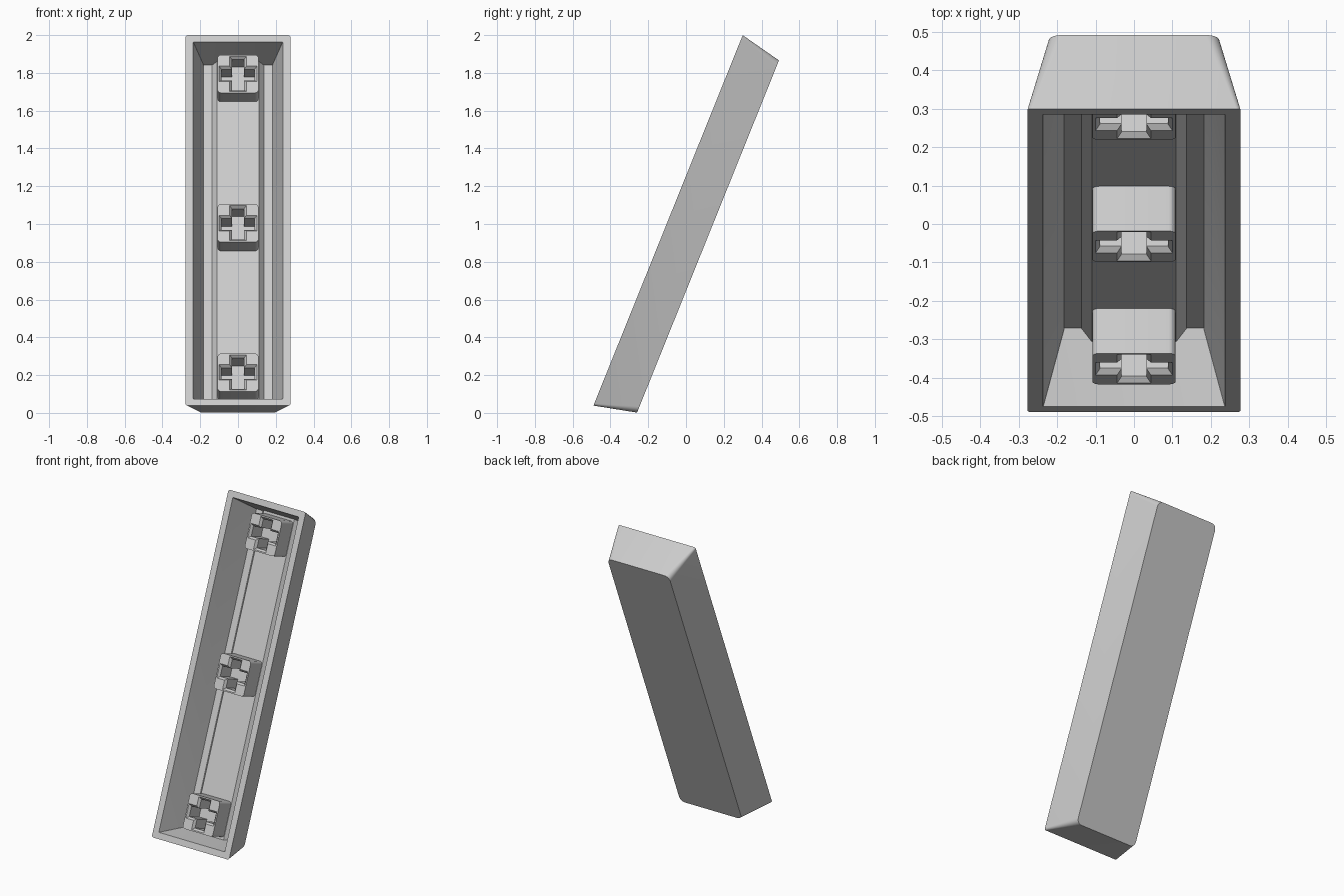
import bpy, bmesh
from math import sin, cos, pi, radians
from mathutils import Matrix

cube = bpy.data.objects.get("Cube")
if cube:
    bpy.data.objects.remove(cube)

grey = bpy.data.materials.new("light_grey_plastic")
grey.use_nodes = True
grey.diffuse_color = (0.6, 0.6, 0.6, 1)
grey.node_tree.nodes["Principled BSDF"].inputs["Base Color"].default_value = (0.6, 0.6, 0.6, 1)

# The cap is modelled lying flat with its opening up, then leaned back as a whole
LEAN = Matrix.Translation((0, -0.095, 1.019)) @ Matrix.Rotation(radians(68.05), 4, "X")


def rounded_rect(hx, hy, r, steps=6):
    """Outline of a rectangle with rounded corners."""
    points = []
    for i, (sx, sy) in enumerate([(1, 1), (-1, 1), (-1, -1), (1, -1)]):
        for k in range(steps + 1):
            a = (i + k / steps) * pi / 2
            points.append((sx * (hx - r) + r * cos(a), sy * (hy - r) + r * sin(a)))
    return points


def rect(hx, hy):
    return [(hx, hy), (-hx, hy), (-hx, -hy), (hx, -hy)]


def cross(arm, w):
    """Outline of a plus sign, one quarter turned four times."""
    points = []
    x, y = [arm, w, w], [w, w, arm]
    for turn in range(4):
        points += list(zip(x, y))
        x, y = [-v for v in y], x
    return points


def add_ring(bm, outline, z):
    return [bm.verts.new((x, y, z)) for x, y in outline]


def bridge(bm, a, b):
    n = len(a)
    for i in range(n):
        bm.faces.new((a[i], a[(i + 1) % n], b[(i + 1) % n], b[i]))


def loft(bm, sections, cap_start=True, cap_end=True):
    """Skin a chain of (outline, height) sections; returns the rings."""
    rings = [add_ring(bm, outline, z) for outline, z in sections]
    for a, b in zip(rings, rings[1:]):
        bridge(bm, a, b)
    if cap_start:
        bm.faces.new(rings[0])
    if cap_end:
        bm.faces.new(rings[-1])
    return rings


def finish(bm, name, y=0):
    bmesh.ops.recalc_face_normals(bm, faces=bm.faces)
    mesh = bpy.data.meshes.new(name)
    bm.to_mesh(mesh)
    bm.free()
    mesh.materials.append(grey)
    ob = bpy.data.objects.new(name, mesh)
    bpy.context.collection.objects.link(ob)
    ob.matrix_world = LEAN @ Matrix.Translation((0, y, 0))
    bpy.ops.object.select_all(action="DESELECT")
    ob.select_set(True)
    bpy.context.view_layer.objects.active = ob
    bpy.ops.object.shade_smooth_by_angle(angle=radians(30))
    return ob


# Hollow tapered shell: outer top, outer rim, inner rim, inner floor
bm = bmesh.new()
loft(bm, [
    (rounded_rect(0.222, 1.005, 0.035), -0.228),
    (rounded_rect(0.278, 1.057, 0.012), 0),
    (rounded_rect(0.237, 1.018, 0.002), 0),
    (rounded_rect(0.182, 0.966, 0.002), -0.199),
])
finish(bm, "cap_shell")

# Raised strip with sloped sides along the inner floor
bm = bmesh.new()
loft(bm, [(rect(0.138, 0.969), -0.2), (rect(0.11, 0.979), -0.165)])
finish(bm, "floor_rib")


# Mounting posts with a chamfered cross-shaped socket
def mounting_post(name, y):
    bm = bmesh.new()
    square = rounded_rect(0.108, 0.108, 0.018)
    body = loft(bm, [(square, -0.17), (square, -0.039)], cap_end=False)
    socket = loft(bm, [
        (cross(0.1, 0.044), -0.039),
        (cross(0.088, 0.032), -0.054),
        (cross(0.088, 0.032), -0.163),
    ], cap_start=False)
    border = []
    for ring in (body[-1], socket[0]):
        border += [bm.edges.get((ring[i - 1], ring[i])) for i in range(len(ring))]
    bmesh.ops.triangle_fill(bm, use_beauty=True, edges=border, normal=(0, 0, 1))
    finish(bm, name, y)


for name, y in (("lower_post", -0.852), ("middle_post", 0), ("upper_post", 0.852)):
    mounting_post(name, y)
